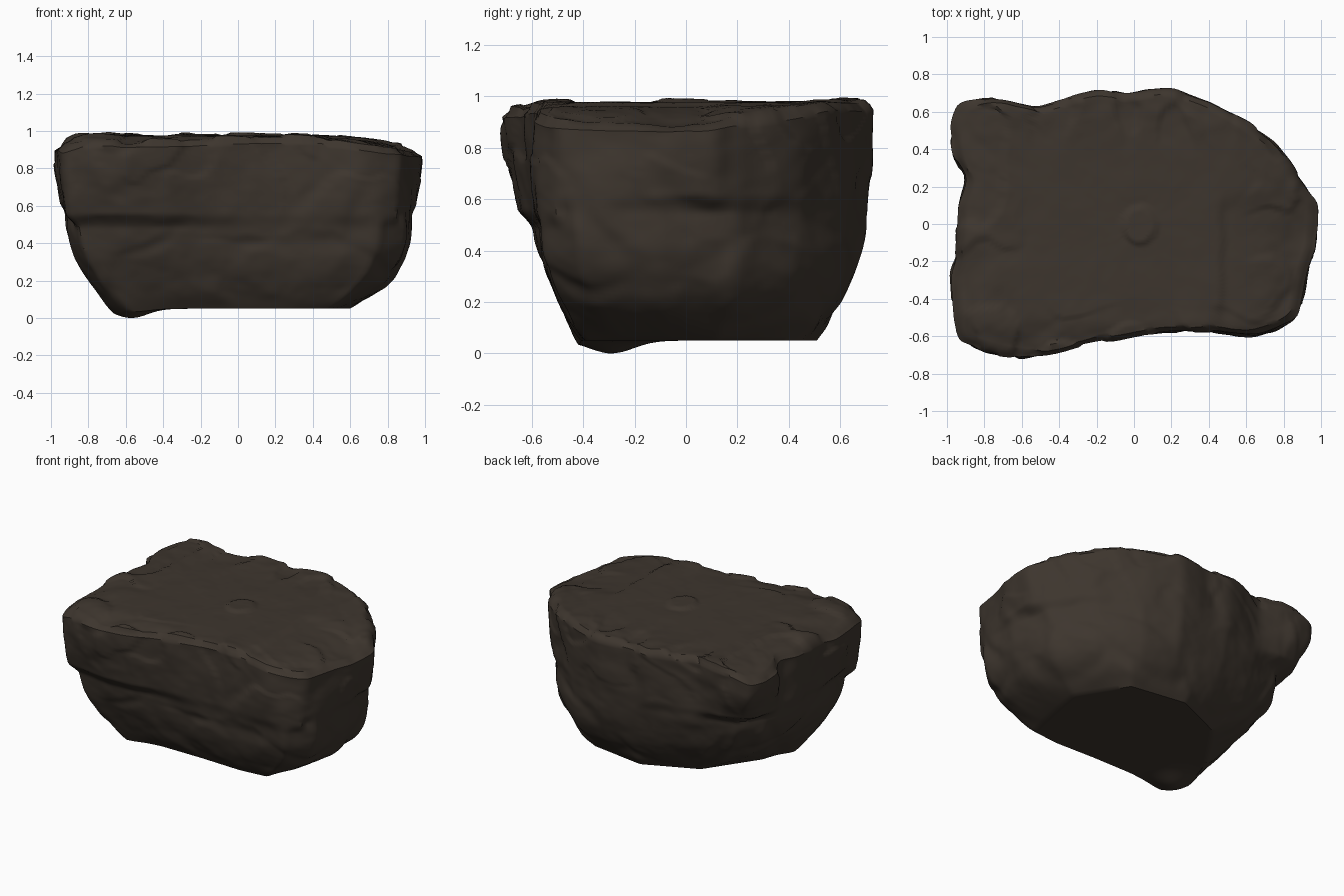
import bpy
import bmesh
import math
from mathutils import Vector, noise

cube = bpy.data.objects.get("Cube")
if cube:
    bpy.data.objects.remove(cube, do_unlink=True)

SEGMENTS, SIDE_ROWS, CAP_ROWS = 240, 60, 44
FOOT = .05

# Three outlines seen from above: overhanging rim, body, foot
RIM = [(.99, .12), (.98, -.12), (.94, -.22), (.91, -.36), (.88, -.5), (.78, -.56),
       (.65, -.6), (.4, -.57), (.15, -.58), (-.2, -.63), (-.4, -.69), (-.6, -.72),
       (-.75, -.69), (-.95, -.63), (-.98, -.42), (-.99, -.25), (-.95, -.17),
       (-.95, .1), (-.9, .24), (-.97, .36), (-.99, .5), (-.95, .65), (-.8, .68),
       (-.65, .65), (-.52, .62), (-.4, .66), (-.2, .72), (-.05, .69), (.2, .73),
       (.4, .66), (.6, .55), (.75, .43), (.87, .28), (.93, .17)]
BODY = [(.93, -.1), (.9, -.42), (.75, -.56), (.2, -.56), (-.3, -.58), (-.6, -.6),
        (-.86, -.56), (-.92, -.3), (-.92, .1), (-.87, .35), (-.75, .52), (-.5, .61),
        (-.2, .69), (.2, .71), (.45, .63), (.7, .44), (.87, .2)]
BASE = [(.6, .12), (.5, -.39), (.3, -.41), (0, -.4), (-.3, -.4), (-.58, -.42),
        (-.67, -.25), (-.6, 0), (-.36, .35), (0, .51), (.4, .45)]


def smoothstep(a, b, v):
    t = min(1, max(0, (v - a) / (b - a)))
    return t * t * (3 - 2 * t)


def resample(points, count):
    """Evenly spaced points along a closed outline, corners slightly eased."""
    pts = [Vector(p) for p in points]
    pts.append(pts[0])
    lengths = [(b - a).length for a, b in zip(pts, pts[1:])]
    step = sum(lengths) / count
    out, i, start = [], 0, 0
    for k in range(count):
        while i < len(lengths) - 1 and start + lengths[i] < k * step:
            start += lengths[i]
            i += 1
        out.append(pts[i].lerp(pts[i + 1], (k * step - start) / lengths[i]))
    for _ in range(count // 80):
        out = [(out[n - 1] + p * 2 + out[(n + 1) % count]) / 4 for n, p in enumerate(out)]
    return out


def along(outline, directions):
    """Point of the outline lying in each direction from the middle."""
    dense = resample(outline, 1200)
    units = [p.normalized() for p in dense]
    result = []
    for d in directions:
        unit = d.normalized()
        best = max(range(len(dense)), key=lambda n: units[n].dot(unit))
        result.append(dense[best])
    return result


def top_height(x, y):
    """Almost level top, lower towards the right end and the corners."""
    z = .975 - .065 * smoothstep(.5, 1, x) - .05 * smoothstep(-.8, -1, x)
    z -= .03 * smoothstep(-.5, -.7, y)
    wander = .04 * noise.noise(Vector((0, y * 5, 0)))
    band = smoothstep(.2, .05, y)
    return z - .016 * band * smoothstep(.45, .49, x + wander)


def underside(x, y):
    """Flat foot with one low knob under the front left."""
    reach = (Vector((x, y)) - Vector((-.57, -.29))).length
    return FOOT - .05 * math.exp(-(reach / .12) ** 2)


rim = resample(RIM, SEGMENTS)
body = along(BODY, rim)
base = along(BASE, rim)

bm = bmesh.new()
rows = []

# Underside, from the middle out to the foot
for r in range(1, CAP_ROWS // 2):
    s = 2 * r / CAP_ROWS
    rows.append([bm.verts.new((p.x * s, p.y * s, underside(p.x * s, p.y * s)))
                 for p in base])

# Flanks: rounded out from foot to body, then out to the rim
for r in range(SIDE_ROWS + 1):
    f = r / SIDE_ROWS
    row = []
    for top, mid, low in zip(rim, body, base):
        foot = underside(*low)
        z = foot + f * (top_height(*top) - .03 - foot)
        t = min(1, (z - foot) / .5)
        swell = 1 - (1 - t) ** (2 + 1.5 * max(0, top.x))
        start = .42 + .12 * smoothstep(-.3, .3, abs(top.x - .1) * (top.y > -.5))
        over = .5 * smoothstep(start, start + .08, z) + .5 * smoothstep(start, .85, z)
        q = low.lerp(mid, swell).lerp(top, over)
        row.append(bm.verts.new((q.x, q.y, z)))
    rows.append(row)

# Top surface, closing in on the middle
for r in range(1, CAP_ROWS):
    s = 1 - r / CAP_ROWS
    row = []
    for p in rim:
        q = p * s
        row.append(bm.verts.new((q.x, q.y, top_height(*q) - .03 * smoothstep(.95, 1, s))))
    rows.append(row)

for a, b in zip(rows, rows[1:]):
    for i in range(SEGMENTS):
        j = (i + 1) % SEGMENTS
        bm.faces.new((a[i], a[j], b[j], b[i]))
for ring, z in ((rows[0], FOOT), (rows[-1], top_height(0, 0))):
    middle = bm.verts.new((0, 0, z))
    for i in range(SEGMENTS):
        bm.faces.new((ring[i], ring[(i + 1) % SEGMENTS], middle))
bmesh.ops.recalc_face_normals(bm, faces=bm.faces[:])
bm.normal_update()

# Weathering: broad bulges on the flanks, flaking layers around the top
moves = []
for v in bm.verts:
    p = v.co.copy()
    warp = p + .15 * noise.noise_vector(p * 2.5)
    near = noise.voronoi(warp * 2)[0]
    groove = smoothstep(0, .3, near[1] - near[0])
    bulge = noise.noise(p * 2.2 + Vector((3, 1, 7)))
    grit = noise.fractal(p * 6, 1, 2, 3)
    flake = smoothstep(.05, .1, noise.noise(warp * 4 + Vector((9, 4, 2))))
    if v.normal.z > .7 and p.z > .8:
        worn = smoothstep(.5, .85, max(abs(p.x), abs(p.y) * 1.35))
        chip = smoothstep(.11, .08, Vector((p.x - .03, p.y + .02)).length + .02 * grit)
        d = .003 * grit + worn * (.016 * flake + .008 * groove - .01 + .008 * grit)
        d += .015 * chip
    elif p.z < FOOT + .01:
        d = 0
    else:
        high = smoothstep(.5, .85, p.z)
        d = (1 - .5 * high) * (.02 * bulge + .012 * (groove - .8))
        d += .006 * grit + high * .01 * (flake - .5)
        d *= smoothstep(FOOT, .15, p.z)
    moves.append(v.normal * d)
for v, m in zip(bm.verts, moves):
    v.co += m

mesh = bpy.data.meshes.new("rock")
bm.to_mesh(mesh)
bm.free()
rock = bpy.data.objects.new("rock", mesh)
bpy.context.collection.objects.link(rock)

# Dark brown stone
stone = bpy.data.materials.new("dark_brown_stone")
stone.use_nodes = True
colour = (.047, .036, .027, 1)
stone.diffuse_color = colour
shader = stone.node_tree.nodes["Principled BSDF"]
shader.inputs["Base Color"].default_value = colour
shader.inputs["Roughness"].default_value = .9
mesh.materials.append(stone)

bpy.ops.object.select_all(action="DESELECT")
rock.select_set(True)
bpy.context.view_layer.objects.active = rock
bpy.ops.object.shade_smooth_by_angle(angle=math.radians(40))
